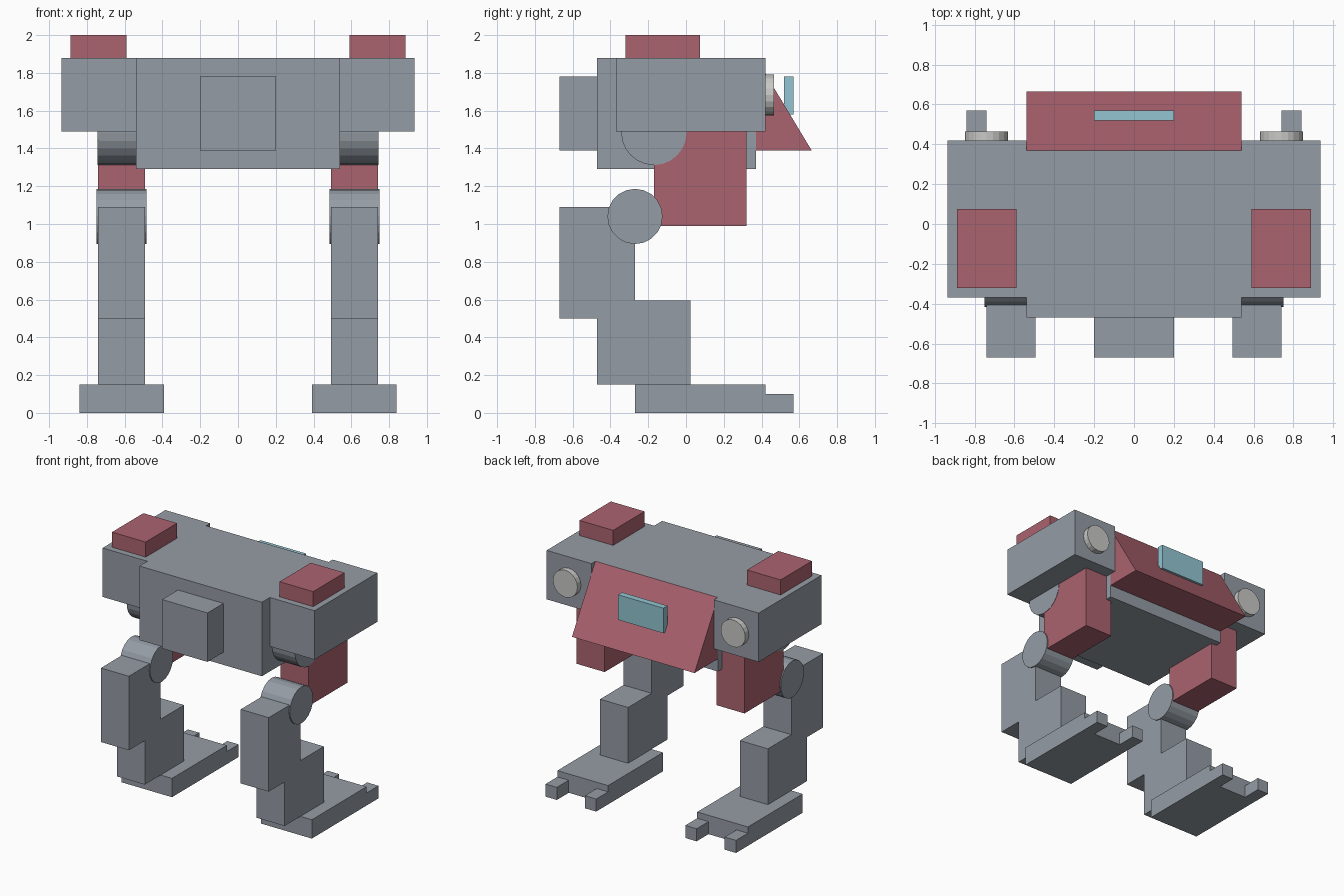
import bpy
import bmesh
import math
from mathutils import Matrix

old = bpy.data.objects.get("Cube")
if old:
    bpy.data.objects.remove(old, do_unlink=True)


def material(name, color):
    m = bpy.data.materials.new(name)
    m.use_nodes = True
    m.diffuse_color = (*color, 1)
    m.node_tree.nodes["Principled BSDF"].inputs["Base Color"].default_value = (*color, 1)
    return m


GREY = material("steel grey", (0.30, 0.335, 0.375))
RED = material("dusty red", (0.41, 0.125, 0.16))
TEAL = material("glass teal", (0.29, 0.56, 0.64))
PALE = material("lamp grey", (0.58, 0.58, 0.57))


def finish(name, bm, mat):
    bmesh.ops.recalc_face_normals(bm, faces=bm.faces)
    mesh = bpy.data.meshes.new(name)
    bm.to_mesh(mesh)
    bm.free()
    mesh.materials.append(mat)
    obj = bpy.data.objects.new(name, mesh)
    bpy.context.scene.collection.objects.link(obj)
    return obj


def prism(name, profile, x0, x1, mat):
    """Extrude a (y, z) profile from x0 to x1."""
    bm = bmesh.new()
    face = bm.faces.new([bm.verts.new((x0, y, z)) for y, z in profile])
    ext = bmesh.ops.extrude_face_region(bm, geom=[face])
    verts = [v for v in ext["geom"] if isinstance(v, bmesh.types.BMVert)]
    bmesh.ops.translate(bm, verts=verts, vec=(x1 - x0, 0, 0))
    return finish(name, bm, mat)


def box(name, x, y, z, mat):
    profile = [(y[0], z[0]), (y[1], z[0]), (y[1], z[1]), (y[0], z[1])]
    return prism(name, profile, x[0], x[1], mat)


def cylinder(name, center, radius, depth, axis, mat, sides=20):
    bm = bmesh.new()
    turn = Matrix.Rotation(math.pi / 2, 4, "Y" if axis == "X" else "X")
    bmesh.ops.create_cone(bm, cap_ends=True, segments=sides, radius1=radius,
                          radius2=radius, depth=depth,
                          matrix=Matrix.Translation(center) @ turn)
    return finish(name, bm, mat)


# Central body, front box, wedge and window
box("body", (-0.54, 0.54), (-0.47, 0.37), (1.29, 1.88), GREY)
box("front_box", (-0.2, 0.2), (-0.67, -0.47), (1.39, 1.78), GREY)
prism("rear_wedge", [(0.37, 1.39), (0.665, 1.39), (0.37, 1.88)], -0.54, 0.54, RED)
box("window", (-0.2, 0.2), (0.52, 0.57), (1.58, 1.78), TEAL)

for side, s in (("left", 1), ("right", -1)):
    def span(a, b):
        return sorted((s * a, s * b))

    # Shoulder with its cap and lamp
    box(side + "_shoulder", span(0.54, 0.935), (-0.37, 0.42), (1.49, 1.88), GREY)
    box(side + "_shoulder_cap", span(0.59, 0.887), (-0.32, 0.075), (1.88, 2.0), RED)
    cylinder(side + "_lamp", (s * 0.74, 0.442, 1.683), 0.108, 0.046, "Y", PALE)

    # Leg: hip, thigh, knee and stepped shin
    leg = span(0.493, 0.74)
    cylinder(side + "_hip", (s * 0.6165, -0.17, 1.485), 0.173, 0.252, "X", GREY, 24)
    box(side + "_thigh", leg, (-0.17, 0.32), (0.99, 1.49), RED)
    cylinder(side + "_knee", (s * 0.617, -0.27, 1.04), 0.146, 0.264, "X", GREY)
    prism(side + "_shin",
          [(-0.67, 0.5), (-0.47, 0.5), (-0.47, 0.15), (0.025, 0.15),
           (0.025, 0.595), (-0.27, 0.595), (-0.27, 1.09), (-0.67, 1.09)],
          leg[0], leg[1], GREY)

    # Foot with two toes
    box(side + "_foot", span(0.393, 0.84), (-0.27, 0.42), (0, 0.15), GREY)
    for label, a, b in (("inner", 0.393, 0.493), ("outer", 0.74, 0.84)):
        box(f"{side}_{label}_toe", span(a, b), (0.42, 0.57), (0, 0.1), GREY)
